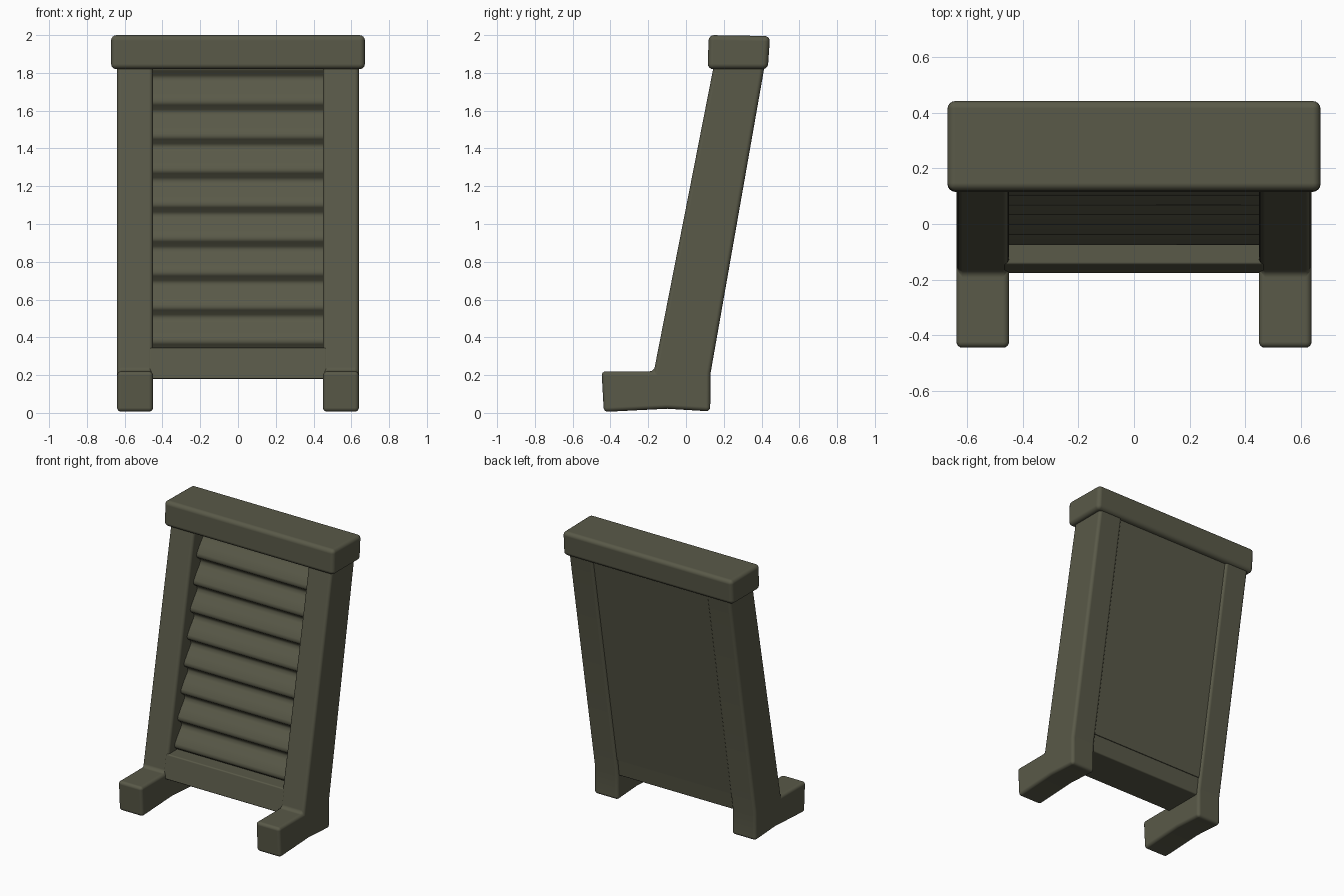
import bpy, bmesh, math

if "Cube" in bpy.data.objects:
    bpy.data.objects.remove(bpy.data.objects["Cube"])

olive = bpy.data.materials.new("dark olive")
olive.diffuse_color = (0.100, 0.100, 0.065, 1)
olive.use_nodes = True
olive.node_tree.nodes["Principled BSDF"].inputs["Base Color"].default_value = olive.diffuse_color


def front(z):
    """y of the leaning front plane at height z"""
    return -0.17 + 0.196 * (z - 0.22)


def back(z):
    """y of the leaning back plane at height z"""
    return 0.128 + 0.176 * (z - 0.2)


def prism(name, profile, x0, x1, bevel=0.0, angle=30):
    """Extrude a (y, z) profile along x and round its edges."""
    bm = bmesh.new()
    a = [bm.verts.new((x0, y, z)) for y, z in profile]
    b = [bm.verts.new((x1, y, z)) for y, z in profile]
    n = len(profile)
    bm.faces.new(a)
    bm.faces.new(b[::-1])
    for i in range(n):
        j = (i + 1) % n
        bm.faces.new((a[j], a[i], b[i], b[j]))
    bmesh.ops.recalc_face_normals(bm, faces=bm.faces)
    me = bpy.data.meshes.new(name)
    bm.to_mesh(me)
    bm.free()
    me.materials.append(olive)
    ob = bpy.data.objects.new(name, me)
    bpy.context.collection.objects.link(ob)
    if bevel:
        m = ob.modifiers.new("round", 'BEVEL')
        m.width = bevel
        m.segments = 4
        m.limit_method = 'ANGLE'
        m.angle_limit = math.radians(15)
        m.harden_normals = True
    bpy.ops.object.select_all(action='DESELECT')
    ob.select_set(True)
    bpy.context.view_layer.objects.active = ob
    bpy.ops.object.shade_smooth_by_angle(angle=math.radians(angle))
    return ob


# Side posts with forward feet
leg = [(-0.435, 0.005), (-0.10, 0.022), (0.128, 0.008), (0.13, 0.21),
       (back(1.88), 1.88), (front(1.88), 1.88), (front(0.22), 0.22), (-0.447, 0.22)]
for side, x0, x1 in (("left", -0.64, -0.45), ("right", 0.45, 0.64)):
    prism(side + "_post_and_foot", leg, x0, x1, 0.022)

# Top cap
prism("top_cap", [(0.115, 1.82), (0.433, 1.82), (0.445, 1.995), (0.12, 2.0)],
      -0.672, 0.672, 0.028)

# Bottom rail
prism("bottom_rail", [(front(0.18), 0.18), (back(0.18) - 0.015, 0.18),
                      (back(0.345) - 0.02, 0.345), (front(0.345), 0.345)],
      -0.47, 0.47, 0.008)

# Louvred panel: each slat slopes outward to a rounded lower lip
panel = []
pitch = 0.181
for i in range(9):
    z = 0.375 + i * pitch
    for dz, depth in ((-0.055, 0.120), (-0.035, 0.110), (-0.012, 0.074),
                      (0.004, 0.064), (0.022, 0.066), (0.07, 0.090), (0.105, 0.112)):
        if 0.30 < z + dz < 1.88:
            panel.append((front(z + dz) + depth, z + dz))
panel = [(front(0.30) + 0.08, 0.30)] + panel
top = panel[-1][1]
panel += [(back(top) - 0.013, top), (back(0.30) - 0.013, 0.30)]
prism("louvre_panel", panel, -0.47, 0.47, angle=60)
